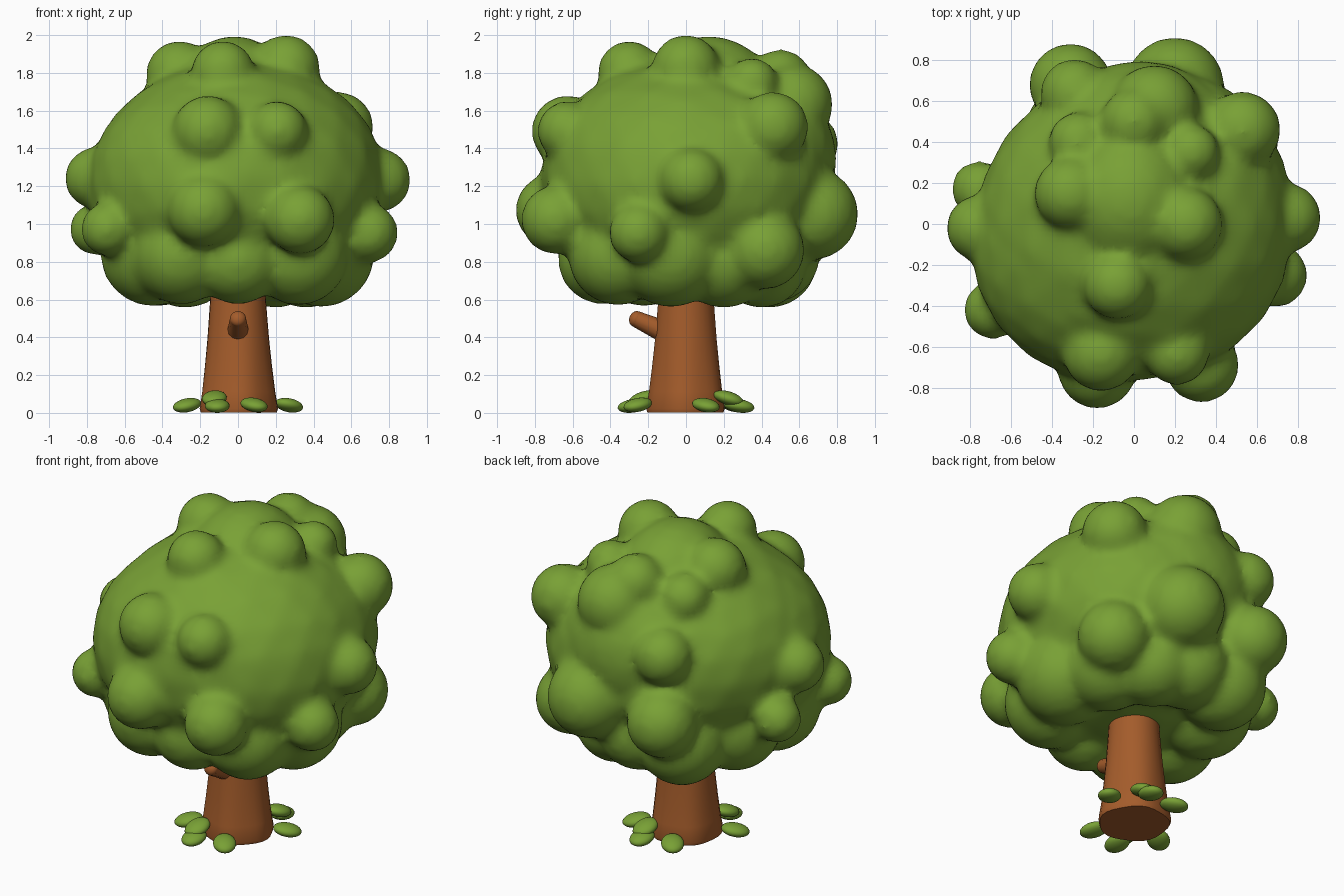
import bpy, bmesh, math
from mathutils import Matrix, Vector

if "Cube" in bpy.data.objects:
    bpy.data.objects.remove(bpy.data.objects["Cube"])


def material(name, rgb):
    m = bpy.data.materials.new(name)
    m.diffuse_color = (*rgb, 1)
    m.use_nodes = True
    m.node_tree.nodes["Principled BSDF"].inputs["Base Color"].default_value = m.diffuse_color
    return m


green = material("leaf green", (0.19, 0.355, 0.036))
brown = material("bark brown", (0.37, 0.107, 0.024))


def finish(bm, name, mat):
    bmesh.ops.recalc_face_normals(bm, faces=bm.faces)
    me = bpy.data.meshes.new(name)
    bm.to_mesh(me)
    bm.free()
    me.materials.append(mat)
    ob = bpy.data.objects.new(name, me)
    bpy.context.collection.objects.link(ob)
    for p in me.polygons:
        p.use_smooth = len(p.vertices) < 6
    return ob


def ball(bm, c, radii, rot=Matrix()):
    m = Matrix.Translation(c) @ rot @ Matrix.Diagonal((*radii, 1))
    bmesh.ops.create_icosphere(bm, subdivisions=3, radius=1, matrix=m)


# canopy: broad ellipsoids and many leafy clumps (x, y, z, radius), fused
clumps = [
    # front
    (-.16, -.63, 1.50, .19), (.21, -.63, 1.50, .16), (-.18, -.71, 1.08, .195),
    (.33, -.69, 1.03, .185), (0, -.44, .82, .24),
    # left and right
    (-.69, -.42, .98, .145), (-.755, -.02, 1.25, .165), (-.755, .17, .98, .14),
    (.745, .03, 1.24, .172), (.69, -.25, .96, .16),
    # back
    (.53, .46, 1.52, .19), (.50, .42, .87, .21), (.20, .67, 1.06, .245),
    (-.31, .68, 1.03, .205), (-.29, .64, 1.43, .17), (.10, .56, 1.64, .22),
    # top
    (-.31, .15, 1.80, .18), (-.08, -.30, 1.81, .17), (.255, 0, 1.83, .182),
    (-.27, .40, 1.70, .15), (0, .50, 1.77, .165), (.28, .35, 1.75, .14),
    # underside
    (-.45, -.22, .85, .28), (-.30, -.42, .84, .26), (.44, -.08, .85, .285),
    (.36, .20, .82, .26), (.20, .40, .80, .24), (-.28, .44, .82, .26),
    (-.42, .12, .85, .28), (.32, -.36, .84, .265), (0, .46, .84, .25),
]
bm = bmesh.new()
ball(bm, (0, -.01, 1.25), (.775, .76, .63))
ball(bm, (-.10, -.10, 1.22), (.70, .68, .59))
ball(bm, (.07, -.06, 1.22), (.70, .68, .59))
ball(bm, (.07, .09, 1.24), (.70, .69, .59))
ball(bm, (.03, .34, 1.35), (.50, .46, .46))
ball(bm, (-.02, .12, 1.63), (.34, .38, .375))
for x, y, z, r in clumps:
    ball(bm, (x, y, z), (r, r, r))
canopy = finish(bm, "canopy", green)
remesh = canopy.modifiers.new("fuse", 'REMESH')
remesh.mode = 'VOXEL'
remesh.voxel_size = .028
remesh.use_smooth_shade = True
smooth = canopy.modifiers.new("soften", 'SMOOTH')
smooth.factor = .5
smooth.iterations = 9

# trunk: lofted rings with gentle root ridges at the foot
N = 30
profile = [(.01, .200), (.03, .207), (.12, .193), (.25, .178), (.4, .163),
           (.6, .148), (.72, .143)]
bm = bmesh.new()
rings = []
for z, r in profile:
    ridge = .03 * max(0, 1 - z / .6)
    rings.append([])
    for i in range(N):
        a = 2 * math.pi * i / N
        q = r * (1 + ridge * math.cos(5 * a + .6))
        rings[-1].append(bm.verts.new((q * math.cos(a), q * math.sin(a), z)))
for lo, hi in zip(rings, rings[1:]):
    for i in range(N):
        j = (i + 1) % N
        bm.faces.new((lo[i], lo[j], hi[j], hi[i]))
bm.faces.new(rings[0])
bm.faces.new(rings[-1])
finish(bm, "trunk", brown)

# branch stub on the front, with a rounded end
a, b = Vector((0, -.10, .43)), Vector((0, -.265, .505))
turn = (b - a).to_track_quat('Z', 'Y').to_matrix().to_4x4()
bm = bmesh.new()
bmesh.ops.create_cone(bm, cap_ends=True, segments=12, radius1=.06, radius2=.043,
                      depth=(b - a).length,
                      matrix=Matrix.Translation((a + b) / 2) @ turn)
ball(bm, b, (.043, .043, .035), turn)
finish(bm, "branch_stub", brown)

# fallen leaves around the foot, repeated by a half turn
bm = bmesh.new()
for x, y, z, tilt in [(.27, .105, .048, .2), (.085, -.255, .05, .2),
                      (-.125, -.225, .085, .3), (-.11, -.28, .045, .15)]:
    for s in (1, -1):
        rot = (Matrix.Rotation(math.atan2(y * s, x * s) + .35, 4, 'Z')
               @ Matrix.Rotation(tilt, 4, 'Y'))
        ball(bm, (x * s, y * s, z), (.083, .066, .036), rot)
finish(bm, "ground_leaves", green)

# lower the whole model so it rests on the ground
low = min(v.co.z for o in bpy.data.objects for v in o.data.vertices)
for o in bpy.data.objects:
    o.location.z = -low
